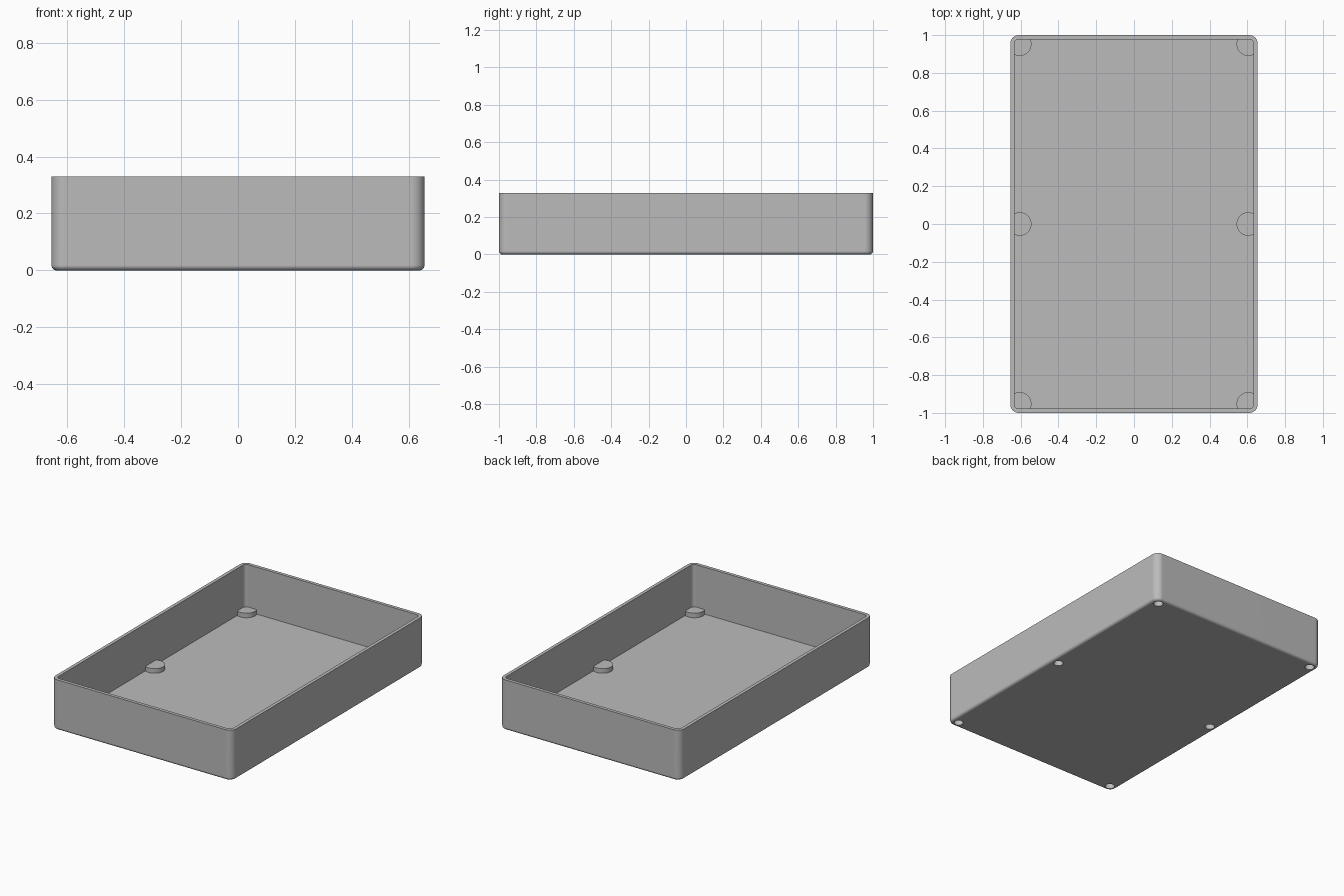
import bpy
import bmesh
import math

default_cube = bpy.data.objects.get("Cube")
if default_cube:
    bpy.data.objects.remove(default_cube, do_unlink=True)

HALF_X, HALF_Y, HEIGHT = 0.655, 1.0, 0.33
WALL = 0.022
CORNER = 0.045
FILLET = 0.018
BOSS_X, BOSS_Y = 0.605, 0.952
BOSS_R, BOSS_TOP = 0.062, 0.052
HOLE_R, HOLE_DEPTH = 0.029, 0.032

grey = bpy.data.materials.new("plain grey")
grey.use_nodes = True
colour = (0.5, 0.5, 0.5, 1.0)
grey.diffuse_color = colour
grey.node_tree.nodes["Principled BSDF"].inputs["Base Color"].default_value = colour


def make_object(name, bm):
    bmesh.ops.recalc_face_normals(bm, faces=bm.faces)
    mesh = bpy.data.meshes.new(name)
    bm.to_mesh(mesh)
    bm.free()
    mesh.materials.append(grey)
    obj = bpy.data.objects.new(name, mesh)
    bpy.context.scene.collection.objects.link(obj)
    return obj


def rounded_ring(bm, hx, hy, radius, z, steps=10):
    """One horizontal loop of a rectangle with round corners."""
    ring = []
    for quarter, (sx, sy) in enumerate([(1, 1), (-1, 1), (-1, -1), (1, -1)]):
        for i in range(steps + 1):
            a = (quarter + i / steps) * math.pi / 2
            ring.append(bm.verts.new((sx * (hx - radius) + radius * math.cos(a),
                                      sy * (hy - radius) + radius * math.sin(a), z)))
    return ring


def rounded_block(name, hx, hy, radius, levels):
    """Stack of rounded loops; levels are (inset, z) pairs."""
    bm = bmesh.new()
    rings = [rounded_ring(bm, hx - d, hy - d, radius - d, z) for d, z in levels]
    for low, high in zip(rings, rings[1:]):
        for i in range(len(low)):
            j = (i + 1) % len(low)
            bm.faces.new((low[i], low[j], high[j], high[i]))
    bm.faces.new(rings[0][::-1])
    bm.faces.new(rings[-1])
    return make_object(name, bm)


def pegs(name, radius, z0, z1):
    """Six upright cylinders, three along each long side."""
    bm = bmesh.new()
    for x in (-BOSS_X, BOSS_X):
        for y in (-BOSS_Y, 0, BOSS_Y):
            made = bmesh.ops.create_cone(bm, cap_ends=True, segments=48,
                                         radius1=radius, radius2=radius, depth=z1 - z0)
            bmesh.ops.translate(bm, verts=made["verts"], vec=(x, y, (z0 + z1) / 2))
    return make_object(name, bm)


def subtract(target, cutter):
    """Cut one object from another, bake the result and drop the cutter."""
    mod = target.modifiers.new("cut", "BOOLEAN")
    mod.operation = "DIFFERENCE"
    mod.solver = "EXACT"
    mod.object = cutter
    cutter.hide_render = True
    graph = bpy.context.evaluated_depsgraph_get()
    baked = bpy.data.meshes.new_from_object(target.evaluated_get(graph))
    target.modifiers.clear()
    target.data = baked
    bpy.data.objects.remove(cutter, do_unlink=True)


# Outer body with a rounded bottom edge
edge = [(FILLET * (1 - math.sin(a)), FILLET * (1 - math.cos(a)))
        for a in (i / 6 * math.pi / 2 for i in range(7))]
tray = rounded_block("tray", HALF_X, HALF_Y, CORNER, edge + [(0, HEIGHT)])

# Cavity, with room left for the six round bosses
cavity = rounded_block("cavity_cutter", HALF_X - WALL, HALF_Y - WALL, CORNER - WALL,
                       [(0, WALL), (0, HEIGHT + 0.1)])
subtract(cavity, pegs("boss_shapes", BOSS_R, -0.05, BOSS_TOP))
subtract(tray, cavity)

# Blind holes under the bosses
subtract(tray, pegs("hole_cutters", HOLE_R, -0.05, HOLE_DEPTH))

# Smooth round edges, clean flat faces
bpy.ops.object.select_all(action="DESELECT")
tray.select_set(True)
bpy.context.view_layer.objects.active = tray
bpy.ops.object.shade_smooth_by_angle(angle=math.radians(30))
weighted = tray.modifiers.new("flat face normals", "WEIGHTED_NORMAL")
weighted.keep_sharp = True
